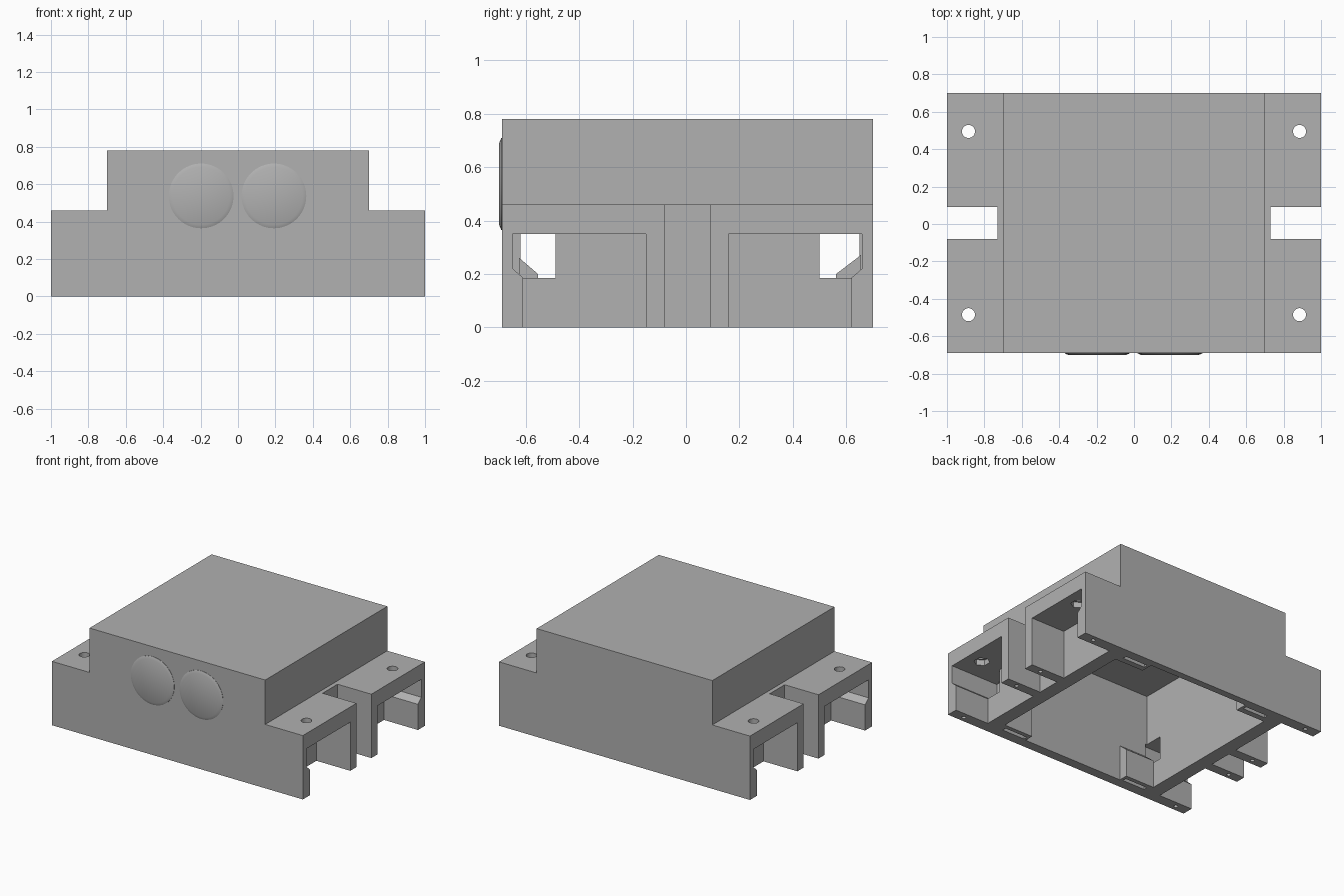
import bpy
import bmesh
import math
from mathutils import Matrix, Vector

cube = bpy.data.objects.get("Cube")
if cube:
    bpy.data.objects.remove(cube, do_unlink=True)

grey = bpy.data.materials.new("plain grey")
grey.use_nodes = True
grey.diffuse_color = (0.44, 0.44, 0.44, 1)
grey.node_tree.nodes["Principled BSDF"].inputs["Base Color"].default_value = (0.44, 0.44, 0.44, 1)


def finish(name, bm):
    bmesh.ops.recalc_face_normals(bm, faces=bm.faces)
    mesh = bpy.data.meshes.new(name)
    bm.to_mesh(mesh)
    bm.free()
    mesh.materials.append(grey)
    obj = bpy.data.objects.new(name, mesh)
    bpy.context.collection.objects.link(obj)
    return obj


def prism(name, points, start, end):
    """Extrude a closed outline given as 3D points, from start to end offset."""
    bm = bmesh.new()
    start, end = Vector(start), Vector(end)
    face = bm.faces.new([bm.verts.new(Vector(p) + start) for p in points])
    grown = bmesh.ops.extrude_face_region(bm, geom=[face])["geom"]
    verts = [g for g in grown if isinstance(g, bmesh.types.BMVert)]
    bmesh.ops.translate(bm, verts=verts, vec=end - start)
    return finish(name, bm)


def along_x(name, yz, x0, x1):
    return prism(name, [(0, y, z) for y, z in yz], (x0, 0, 0), (x1, 0, 0))


def box(name, x0, x1, y0, y1, z0, z1):
    return along_x(name, [(y0, z0), (y1, z0), (y1, z1), (y0, z1)], x0, x1)


def drill(name, x, y, z0, z1, radius, sides):
    bm = bmesh.new()
    bmesh.ops.create_cone(bm, cap_ends=True, segments=sides, radius1=radius, radius2=radius,
                          depth=z1 - z0, matrix=Matrix.Translation((x, y, (z0 + z1) / 2)))
    return finish(name, bm)


def cut(target, cutter):
    cutter.hide_render = True
    mod = target.modifiers.new("cut", "BOOLEAN")
    mod.operation = "DIFFERENCE"
    mod.solver = "EXACT"
    mod.object = cutter
    bpy.context.view_layer.objects.active = target
    bpy.ops.object.modifier_apply(modifier=mod.name)
    bpy.data.objects.remove(cutter, do_unlink=True)


# Housing: stepped front outline, hollow and open underneath
half = [(1, 0), (1, 0.46), (0.7, 0.46), (0.7, 0.78)]
outline = half + [(-x, z) for x, z in reversed(half)]
housing = prism("housing", [(x, 0, z) for x, z in outline], (0, -0.69, 0), (0, 0.7, 0))
cut(housing, box("cavity", -0.63, 0.63, -0.62, 0.65, -0.1, 0.71))

MID = 0.005  # the side details mirror about this y
for sx in (-1, 1):
    # Gap between the two feet of each side flange
    cut(housing, box("gap", sx * 0.73, sx * 1.1, -0.08, 0.09, -0.1, 0.6))
    for sy in (-1, 1):
        def mirror(profile):
            return [(MID + sy * y, z) for y, z in profile]

        # Foot pocket, open outward and downward, undercut at the end wall
        pocket = [(0.155, -0.1), (0.615, -0.1), (0.615, 0.185), (0.655, 0.22),
                  (0.655, 0.35), (0.155, 0.35)]
        cut(housing, along_x("pocket", mirror(pocket), sx * 0.73, sx * 1.1))

        # Window from the pocket into the cavity
        window = [(0.495, 0.185), (0.615, 0.185), (0.655, 0.22), (0.655, 0.35), (0.495, 0.35)]
        cut(housing, along_x("window", mirror(window), sx * 0.62, sx * 0.76))

        # Screw hole with a hexagonal recess below
        y = MID + sy * 0.49
        cut(housing, drill("hole", sx * 0.885, y, 0.3, 0.5, 0.035, 32))
        cut(housing, drill("recess", sx * 0.885, y, 0.3, 0.39, 0.053, 6))

        # Small blind holes under the feet
        for d in (0.12, 0.655):
            cut(housing, drill("pin_hole", sx * 0.9, MID + sy * d, -0.05, 0.06, 0.014, 16))

        # Corner hook inside the cavity with a slot underneath
        wall, lip, top = (0.655, 0.563, 0.27) if sy > 0 else (-0.625, -0.555, 0.26)
        side = "left" if sx > 0 else "right"
        end = "back" if sy > 0 else "front"
        hook = along_x(f"{end}_{side}_hook", [(wall, 0), (lip, 0), (lip, 0.2), (wall, top)],
                       sx * 0.4, sx * 0.632)
        middle = (wall + lip) / 2 + sy * 0.01
        cut(hook, box("slot", sx * 0.42, sx * 0.6, middle - 0.014, middle + 0.014, -0.05, 0.1))

# Two raised discs with chamfered rims on the front
for name, x in (("right_disc", -0.197), ("left_disc", 0.192)):
    bm = bmesh.new()
    turn = Matrix.Rotation(math.pi / 2, 4, "X")
    for r1, r2, y, depth in ((0.173, 0.173, -0.689, 0.006), (0.173, 0.154, -0.696, 0.008)):
        bmesh.ops.create_cone(bm, cap_ends=True, segments=64, radius1=r1, radius2=r2, depth=depth,
                              matrix=Matrix.Translation((x, y, 0.537)) @ turn)
    disc = finish(name, bm)
    bpy.ops.object.select_all(action="DESELECT")
    disc.select_set(True)
    bpy.context.view_layer.objects.active = disc
    bpy.ops.object.shade_smooth_by_angle(angle=math.radians(25))
